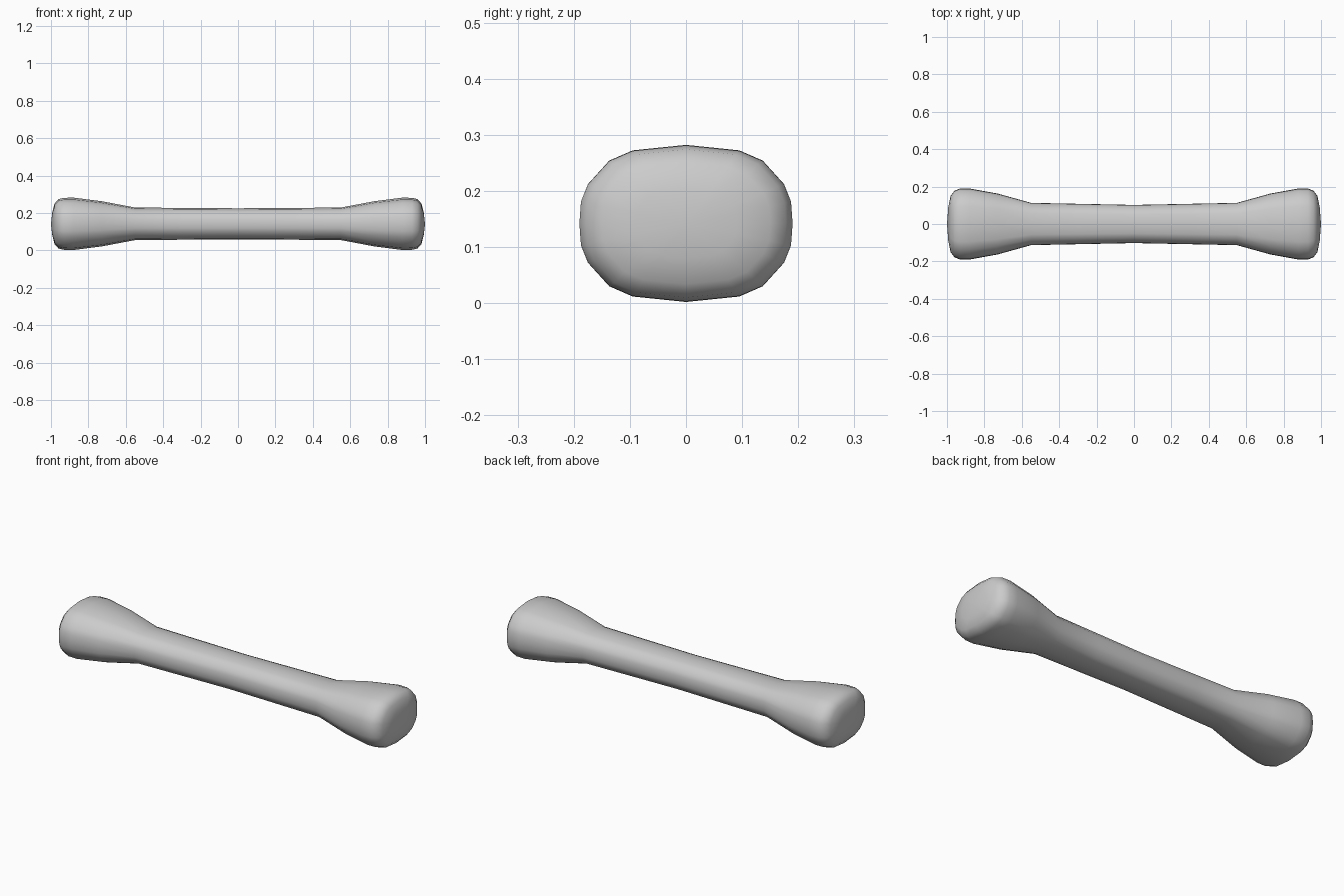
import bpy, bmesh

if "Cube" in bpy.data.objects:
    bpy.data.objects.remove(bpy.data.objects["Cube"])

CENTRE_Z = 0.142

# Quarter of the rounded-box cross-section (unit y, unit z)
quarter = [(1, 0), (0.985, 0.28), (0.92, 0.5), (0.72, 0.8), (0.5, 0.93)]
section = (quarter + [(0, 1)]
           + [(-y, z) for y, z in reversed(quarter)]
           + [(-y, -z) for y, z in quarter[1:]]
           + [(0, -1)]
           + [(y, -z) for y, z in reversed(quarter[1:])])

# Half profile along the length: x, half width, half height
half = [(0, 0.102, 0.083), (0.3, 0.108, 0.085), (0.55, 0.113, 0.087),
        (0.73, 0.163, 0.121), (0.88, 0.19, 0.14), (0.93, 0.19, 0.139),
        (0.96, 0.178, 0.132), (0.981, 0.15, 0.108), (0.993, 0.09, 0.062)]
stations = [(-x, w, h) for x, w, h in reversed(half[1:])] + half

# Bone-shaped handle lofted from the rings
bm = bmesh.new()
rings = [[bm.verts.new((x, y * w, CENTRE_Z + z * h)) for y, z in section]
         for x, w, h in stations]
n = len(section)
for a, b in zip(rings, rings[1:]):
    for i in range(n):
        j = (i + 1) % n
        bm.faces.new((a[i], a[j], b[j], b[i]))

# Slightly domed ends
for ring, x in ((rings[0], -1), (rings[-1], 1)):
    tip = bm.verts.new((x, 0, CENTRE_Z))
    for i in range(n):
        bm.faces.new((ring[i], ring[(i + 1) % n], tip))

bmesh.ops.recalc_face_normals(bm, faces=bm.faces)
for f in bm.faces:
    f.smooth = True
mesh = bpy.data.meshes.new("bone")
bm.to_mesh(mesh)
bm.free()
bpy.context.collection.objects.link(bpy.data.objects.new("bone", mesh))
